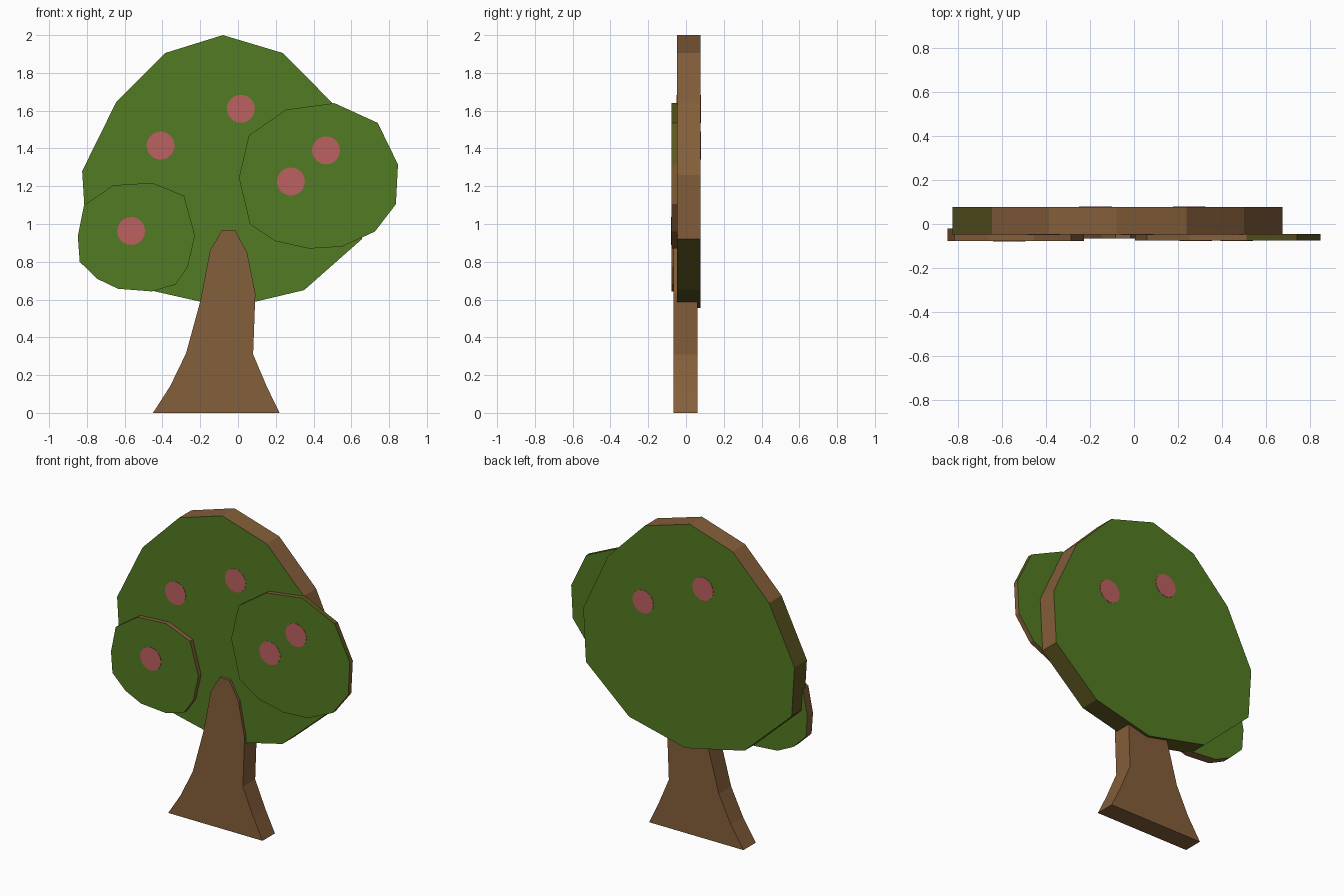
import bpy, bmesh, math

if "Cube" in bpy.data.objects:
    bpy.data.objects.remove(bpy.data.objects["Cube"])


def material(name, rgb):
    # sRGB 0-255 to linear viewport colour
    lin = [(c / 255 / 12.92) if c < 11 else ((c / 255 + 0.055) / 1.055) ** 2.4 for c in rgb]
    m = bpy.data.materials.new(name)
    m.diffuse_color = (*lin, 1)
    m.use_nodes = True
    m.node_tree.nodes["Principled BSDF"].inputs["Base Color"].default_value = m.diffuse_color
    return m


GREEN = material("leaf green", (82, 123, 34))
BROWN = material("bark brown", (132, 94, 58))
OLIVE = material("olive edge", (92, 86, 32))
RED = material("apple red", (188, 97, 96))


def slab(name, outline, y0, y1, face_mat, edge_mat=None, olive=None):
    """Extrude an x-z outline from y0 to y1; rim faces get their own colour."""
    bm = bmesh.new()
    face = bm.faces.new([bm.verts.new((x, y0, z)) for x, z in outline])
    ext = bmesh.ops.extrude_face_region(bm, geom=[face], use_keep_orig=True)
    for v in ext["geom"]:
        if isinstance(v, bmesh.types.BMVert):
            v.co.y = y1
    bmesh.ops.recalc_face_normals(bm, faces=bm.faces)
    for f in bm.faces:
        if abs(f.normal.y) < 0.5 and edge_mat:
            c = f.calc_center_median()
            f.material_index = 2 if olive and olive(c.x, c.z) else 1
    me = bpy.data.meshes.new(name)
    bm.to_mesh(me)
    bm.free()
    for m in (face_mat, edge_mat or face_mat, OLIVE):
        me.materials.append(m)
    ob = bpy.data.objects.new(name, me)
    bpy.context.collection.objects.link(ob)
    return ob


# Trunk
slab("trunk", [(-.45, 0), (-.36, .14), (-.275, .315), (-.2, .59), (-.148, .86), (-.085, .967),
               (-.016, .967), (.048, .85), (.092, .63), (.08, .31), (.153, .138), (.22, 0)],
     -.065, .06, BROWN)

# Main canopy, green faces with a brown rim that turns olive low and left
slab("canopy", [(-.08, 2), (-.386, 1.905), (-.645, 1.645), (-.825, 1.28), (-.805, .96), (-.47, .65),
                (-.05, .555), (.35, .65), (.656, .92), (.675, 1.26), (.5, 1.64), (.238, 1.905)],
     -.048, .078, GREEN, BROWN, lambda x, z: x < -.7 or z < .85)

# Front leaf clumps
slab("right_clump", [(.51, 1.64), (.254, 1.605), (.058, 1.47), (.005, 1.245), (.063, 1.0), (.196, .91),
                     (.376, .87), (.55, .88), (.725, .96), (.836, 1.105), (.847, 1.315), (.74, 1.535)],
     -.076, -.045, GREEN, BROWN, lambda x, z: x > .6 and z > 1.25)
slab("left_clump", [(-.455, 1.218), (-.66, 1.205), (-.815, 1.1), (-.848, .935), (-.838, .8), (-.746, .71),
                    (-.635, .657), (-.455, .643), (-.33, .68), (-.265, .775), (-.228, .94), (-.286, 1.15)],
     -.077, -.02, GREEN, BROWN)

# Apples: thin discs on the front surfaces and the back of the canopy
apples = [(-.41, 1.415, -.048), (.015, 1.61, -.048), (.466, 1.39, -.076), (.28, 1.225, -.076),
          (-.566, .963, -.077), (.25, 1.415, .078), (-.175, 1.61, .078)]
for i, (x, z, y) in enumerate(apples):
    ring = [(x + .074 * math.cos(a * math.tau / 24), z + .074 * math.sin(a * math.tau / 24)) for a in range(24)]
    slab(f"apple_{i + 1}", ring, y - .002, y + .002, RED)
